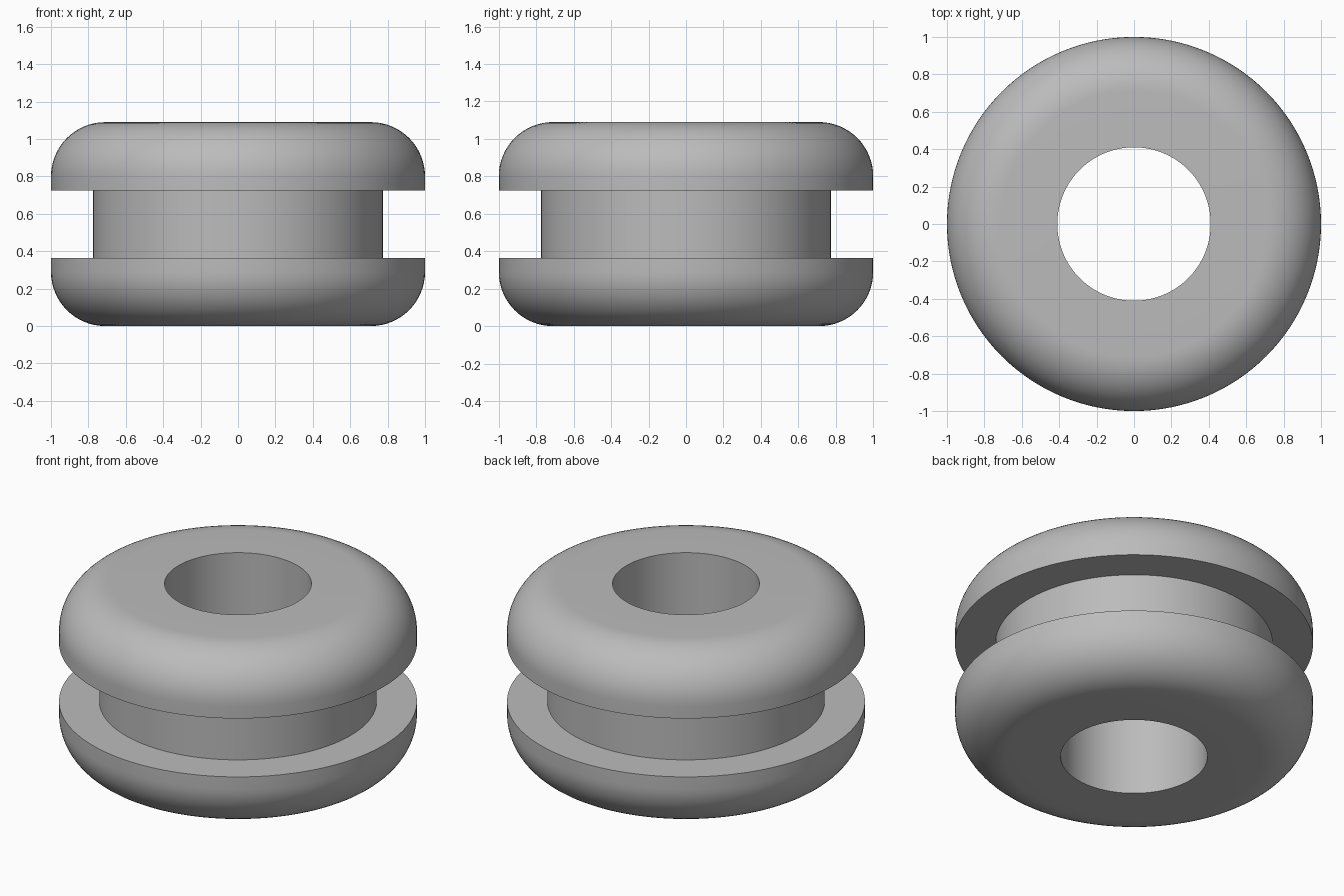
import bpy
import bmesh
from math import sin, cos, pi, radians
from mathutils import Vector

cube = bpy.data.objects.get("Cube")
if cube:
    bpy.data.objects.remove(cube, do_unlink=True)

HEIGHT = 1.09
FLANGE = 0.365       # thickness of each flange
OUTER, NECK, HOLE = 1.0, 0.775, 0.41
FILLET = 0.29
SEGMENTS, ARC_STEPS = 128, 16

# Grey rubber
rubber = bpy.data.materials.new("grey rubber")
rubber.use_nodes = True
GREY = (0.5, 0.5, 0.5, 1)
rubber.diffuse_color = GREY
rubber.node_tree.nodes["Principled BSDF"].inputs["Base Color"].default_value = GREY

# Lower half of the section: hole edge, rounded rim, flange shelf, neck
lower = [(HOLE, 0)]
for i in range(ARC_STEPS + 1):
    a = pi / 2 * i / ARC_STEPS
    lower.append((OUTER - FILLET + FILLET * sin(a), FILLET - FILLET * cos(a)))
lower += [(OUTER, FLANGE), (NECK, FLANGE)]

# Mirrored upper half closes the section
section = lower + [(r, HEIGHT - z) for r, z in reversed(lower)]

# Revolve the closed section around the vertical axis
bm = bmesh.new()
verts = [bm.verts.new((r, 0, z)) for r, z in section]
edges = [bm.edges.new((v, verts[i - 1])) for i, v in enumerate(verts)]
bmesh.ops.spin(bm, geom=verts + edges, cent=(0, 0, 0), axis=Vector((0, 0, 1)),
               angle=2 * pi, steps=SEGMENTS, use_merge=True)
bmesh.ops.remove_doubles(bm, verts=bm.verts, dist=0.0001)
bmesh.ops.recalc_face_normals(bm, faces=bm.faces)

mesh = bpy.data.meshes.new("grommet")
bm.to_mesh(mesh)
bm.free()
mesh.materials.append(rubber)
grommet = bpy.data.objects.new("grommet", mesh)
bpy.context.collection.objects.link(grommet)

# Smooth rounding with crisp shelf and hole edges
bpy.ops.object.select_all(action="DESELECT")
grommet.select_set(True)
bpy.context.view_layer.objects.active = grommet
bpy.ops.object.shade_smooth_by_angle(angle=radians(30))
